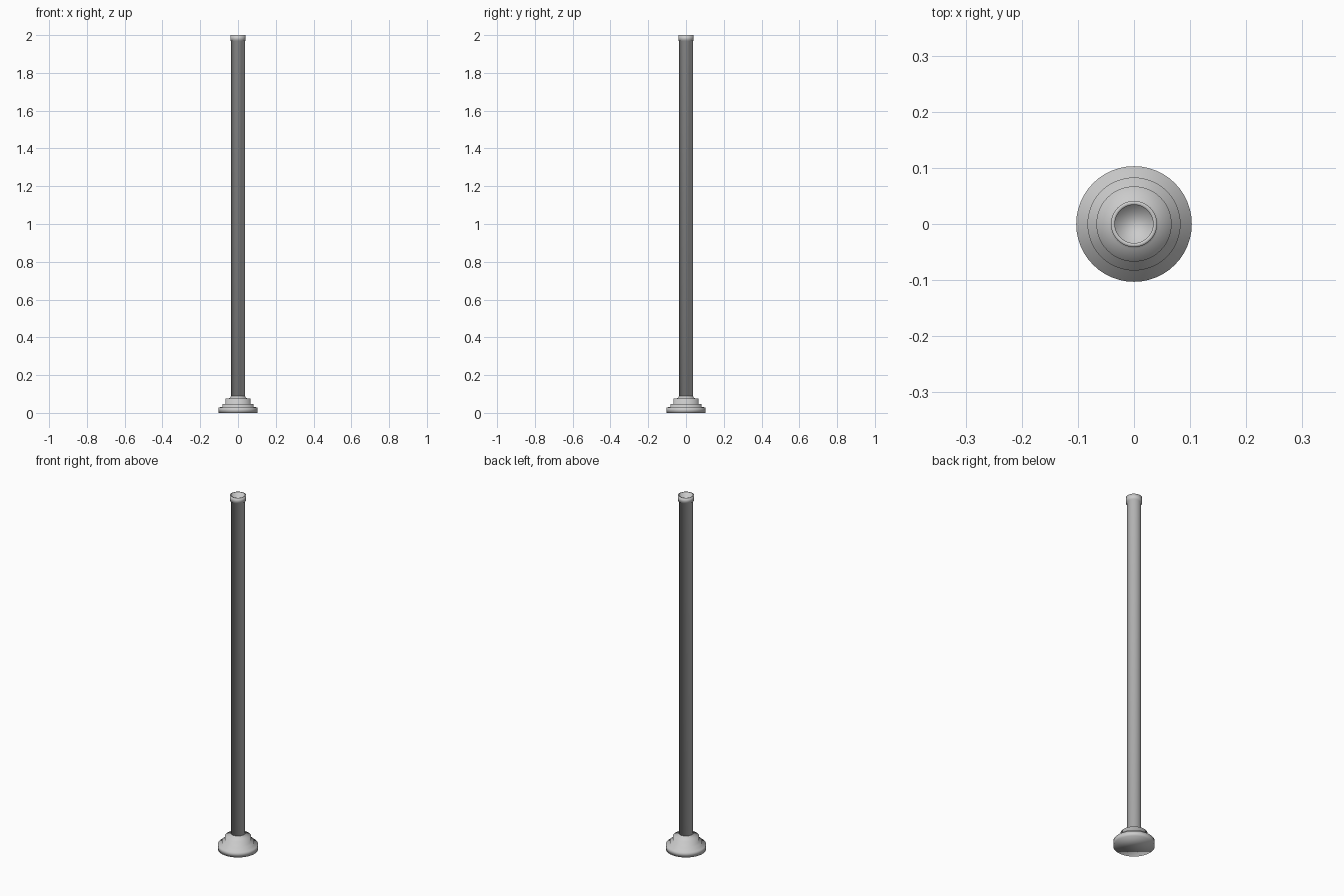
import bpy, bmesh
from math import cos, sin, tau

if "Cube" in bpy.data.objects:
    bpy.data.objects.remove(bpy.data.objects["Cube"])

SIDES = 48


def lathe(name, profile, cap_start=False, cap_end=False):
    """Spin (radius, height) points about z into a fully smooth-shaded object."""
    bm = bmesh.new()
    rings = [[bm.verts.new((r * cos(tau * i / SIDES), r * sin(tau * i / SIDES), z))
              for i in range(SIDES)] for r, z in profile]
    for a, b in zip(rings, rings[1:]):
        for i in range(SIDES):
            j = (i + 1) % SIDES
            bm.faces.new((a[i], a[j], b[j], b[i]))
    if cap_start:
        bm.faces.new(rings[0][::-1])
    if cap_end:
        bm.faces.new(rings[-1])
    for face in bm.faces:
        face.smooth = True
    mesh = bpy.data.meshes.new(name)
    bm.to_mesh(mesh)
    bm.free()
    obj = bpy.data.objects.new(name, mesh)
    bpy.context.collection.objects.link(obj)
    return obj


# Stepped round foot, softly shaded across its steps
lathe("stepped_base", [
    (0.103, 0.0), (0.103, 0.029), (0.083, 0.031), (0.083, 0.046),
    (0.067, 0.048), (0.067, 0.075), (0.044, 0.078), (0.036, 0.09)],
    cap_start=True)

# Long shaft running up into a collar with a recessed top
lathe("shaft_and_collar", [
    (0.036, 0.078), (0.036, 1.968), (0.041, 1.970), (0.041, 2.0),
    (0.034, 2.0), (0.034, 1.978)],
    cap_start=True, cap_end=True)
